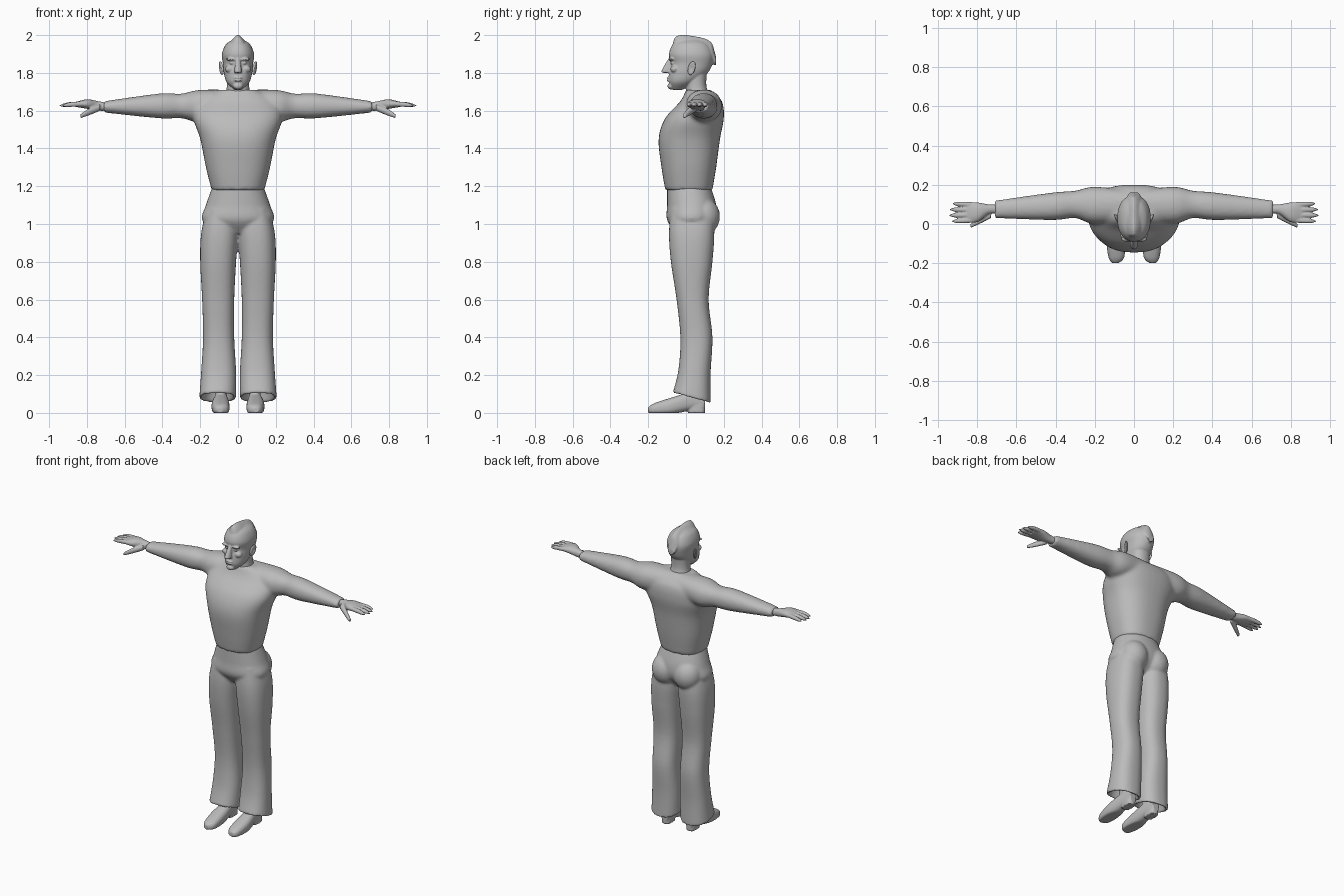
import bpy, bmesh, math
from mathutils import Matrix, Vector

if "Cube" in bpy.data.objects:
    bpy.data.objects.remove(bpy.data.objects["Cube"], do_unlink=True)

clay = bpy.data.materials.new("plain_grey")
clay.use_nodes = True
clay.diffuse_color = (.5, .5, .5, 1)
clay.node_tree.nodes["Principled BSDF"].inputs["Base Color"].default_value = clay.diffuse_color


def spline(before, start, end, after, t):
    """Point on a smooth curve between start and end."""
    leave, arrive = (end - before) / 2, (after - start) / 2
    blend = t * t * (3 - 2 * t)
    return (start + (end - start) * blend
            + leave * t * (1 - t) ** 2 - arrive * t * t * (1 - t))


def resample(rings, steps=6):
    """Fill in smooth rings between the given ones."""
    padded = [rings[0], *rings, rings[-1]]
    result = []
    for group in zip(padded, padded[1:], padded[2:], padded[3:]):
        for step in range(steps):
            result.append([spline(*values, step / steps) for values in zip(*group)])
    return result + [rings[-1]]


def loft(bm, axis, rings, power=2.2, lining=(), sides=40):
    """Skin rings given as (position on axis, low a, high a, low b, high b)."""
    main = "xyz".index(axis)
    across, along = [index for index in range(3) if index != main]
    rows = []
    for position, low_a, high_a, low_b, high_b in [*resample(rings), *lining]:
        row = []
        for side in range(sides):
            angle = math.tau * side / sides
            cosine, sine = math.cos(angle), math.sin(angle)
            reach_a = math.copysign(abs(cosine) ** (2 / power), cosine)
            reach_b = math.copysign(abs(sine) ** (2 / power), sine)
            point = Vector()
            point[main] = position
            point[across] = (low_a + high_a + (high_a - low_a) * reach_a) / 2
            point[along] = (low_b + high_b + (high_b - low_b) * reach_b) / 2
            row.append(bm.verts.new(point))
        rows.append(row)
    for lower, upper in zip(rows, rows[1:]):
        for side in range(sides):
            bm.faces.new((lower[side - 1], lower[side], upper[side], upper[side - 1]))
    bm.faces.new(rows[0])
    bm.faces.new(rows[-1])


def loft_centred(bm, rings, power=2.2):
    """Skin upright rings given as (height, half width, front, back)."""
    loft(bm, 'z', [(z, -half, half, front, back) for z, half, front, back in rings], power)


def ball(bm, centre, radii):
    matrix = Matrix.LocRotScale(Vector(centre), None, Vector(radii))
    return bmesh.ops.create_uvsphere(bm, u_segments=24, v_segments=16, radius=1, matrix=matrix)["verts"]


def mirror(bm):
    copies = bmesh.ops.duplicate(bm, geom=bm.verts[:] + bm.edges[:] + bm.faces[:])["geom"]
    for item in copies:
        if isinstance(item, bmesh.types.BMVert):
            item.co.x = -item.co.x


def finish(bm, name, voxel, smoothing):
    """Make the object, fusing its overlapping volumes into one skin."""
    bmesh.ops.recalc_face_normals(bm, faces=bm.faces[:])
    mesh = bpy.data.meshes.new(name)
    bm.to_mesh(mesh)
    bm.free()
    mesh.materials.append(clay)
    mesh.shade_smooth()
    part = bpy.data.objects.new(name, mesh)
    bpy.context.collection.objects.link(part)
    fuse = part.modifiers.new("fuse", 'REMESH')
    fuse.mode = 'VOXEL'
    fuse.voxel_size = voxel
    fuse.use_smooth_shade = True
    soften = part.modifiers.new("soften", 'SMOOTH')
    soften.factor = .5
    soften.iterations = smoothing


# Sweater: sleeves, then body
bm = bmesh.new()
loft(bm, 'x', [(0, .02, .17, 1.58, 1.71), (.2, 0, .19, 1.54, 1.71), (.3, .03, .17, 1.56, 1.69),
               (.42, .02, .16, 1.56, 1.69), (.71, .03, .12, 1.59, 1.65)])
mirror(bm)
loft_centred(bm, [(1.18, .14, -.11, .14), (1.3, .17, -.13, .16), (1.45, .2, -.145, .18),
                  (1.56, .235, -.11, .2), (1.65, .21, -.03, .19), (1.71, .1, 0, .13)], power=2.4)
finish(bm, "sweater", voxel=.01, smoothing=8)

# Trousers: flared legs with hollow sloping hems, seat, then hips
bm = bmesh.new()
leg = [(1.08, .01, .165, -.08, .14), (.95, 0, .195, -.09, .15), (.8, .01, .2, -.08, .14),
       (.6, .02, .19, -.05, .12), (.4, .02, .185, -.03, .14), (.22, .01, .195, -.04, .13),
       (.08, .01, .205, -.07, .13)]
hem, inner, outer, front, back = leg[-1]
lining = []
for rise in (0, .1):
    inset = .015 + rise / 4
    lining.append((hem + rise, inner + inset, outer - inset, front + inset, back - inset))
loft(bm, 'z', leg, power=2.4, lining=lining)
for vert in bm.verts:
    nearness = max(0, .35 - vert.co.z)
    vert.co.z += nearness * (.03 - vert.co.y)
ball(bm, (.08, .09, 1.04), (.09, .09, .1))
mirror(bm)
loft_centred(bm, [(1.2, .135, -.1, .13), (1.1, .17, -.1, .16), (1.02, .19, -.1, .155), (.95, .11, -.05, .1)])
finish(bm, "trousers", voxel=.008, smoothing=5)

# Shoes: uppers flattened at the sole, heel blocks and ankles
bm = bmesh.new()
loft(bm, 'y', [(-.2, .08, .11, 0, .03), (-.17, .05, .13, -.01, .05), (-.08, .045, .14, -.01, .08),
               (.03, .055, .125, .015, .11), (.1, .065, .115, .02, .1)], power=2.5)
loft(bm, 'z', [(height, .06, .12, .01, .1) for height in (0, .04)], power=3)
loft(bm, 'z', [(height, .06, .12, -.02, .09) for height in (.05, .2)])
for vert in bm.verts:
    vert.co.z = max(vert.co.z, 0)
mirror(bm)
finish(bm, "shoes", voxel=.005, smoothing=2)

# Hands: palm, four drooping fingers, thumb
bm = bmesh.new()
loft(bm, 'x', [(.69, .05, .1, 1.6, 1.64), (.74, .05, .1, 1.6, 1.65), (.8, .01, .11, 1.61, 1.66),
               (.86, .01, .11, 1.62, 1.645)])
for finger in range(4):
    length = .13 - .015 * abs(finger - 1.4)
    rings = []
    for part in (0, .5, .8, 1):
        radius = .013 * (1 - .8 * part ** 6)
        y = .02 + .026 * finger + .004 * part * (finger - 1.5)
        z = 1.636 - .01 * part ** 2
        rings.append((.82 + length * part, y - radius, y + radius, z - radius, z + radius))
    loft(bm, 'x', rings, sides=16)
loft(bm, 'x', [(.73, .03, .07, 1.6, 1.635), (.79, 0, .03, 1.575, 1.61), (.835, -.02, 0, 1.56, 1.58)])
mirror(bm)
finish(bm, "hands", voxel=.004, smoothing=2)

# Head: brows, eyes and cheeks in pairs
bm = bmesh.new()
ball(bm, (.035, -.077, 1.872), (.03, .014, .008))
ball(bm, (.033, -.072, 1.852), (.014, .01, .007))
ball(bm, (.043, -.06, 1.82), (.026, .022, .02))
mirror(bm)
# Skull, neck and nose
loft_centred(bm, [(1.71, .02, -.07, -.02), (1.75, .06, -.09, .05), (1.8, .075, -.09, .115),
                  (1.85, .08, -.08, .14), (1.9, .085, -.09, .145), (1.95, .065, -.07, .12),
                  (1.975, .03, -.03, .08)])
loft_centred(bm, [(1.64, .08, 0, .15), (1.72, .06, 0, .11), (1.8, .06, 0, .11)])
loft_centred(bm, [(1.8, .015, -.11, -.07), (1.81, .02, -.13, -.07), (1.88, .01, -.09, -.07)])
# Lips and chin
for height in (1.76, 1.774):
    ball(bm, (0, -.088, height), (.024, .014, .006))
ball(bm, (0, -.08, 1.73), (.026, .018, .018))
# Crest of hair from forehead to nape
crest = []
for step in range(-6, 7):
    reach = step / 6
    half = .055 * math.sqrt(1 - .8 * reach ** 2)
    tilt = -.02 * reach
    top = 1.9 + .095 * math.sqrt(1 - reach ** 4) + tilt
    crest.append((.04 + .12 * reach, -half, half, 1.86 + tilt, top))
loft(bm, 'y', crest, power=1.4)
finish(bm, "head", voxel=.0045, smoothing=2)

# Ears: tilted discs hollowed on the outer side
bm = bmesh.new()
centre = Vector((.09, .03, 1.825))
for vert in ball(bm, centre, (.012, .02, .037)):
    offset = vert.co - centre
    rim = math.hypot(offset.y / .02, offset.z / .037)
    if offset.x > 0:
        vert.co.x -= .012 * max(0, 1 - rim)
    vert.co.x += offset.y * .35 + offset.z * .15
    vert.co.y += offset.z * .2
mirror(bm)
finish(bm, "ears", voxel=.003, smoothing=1)
